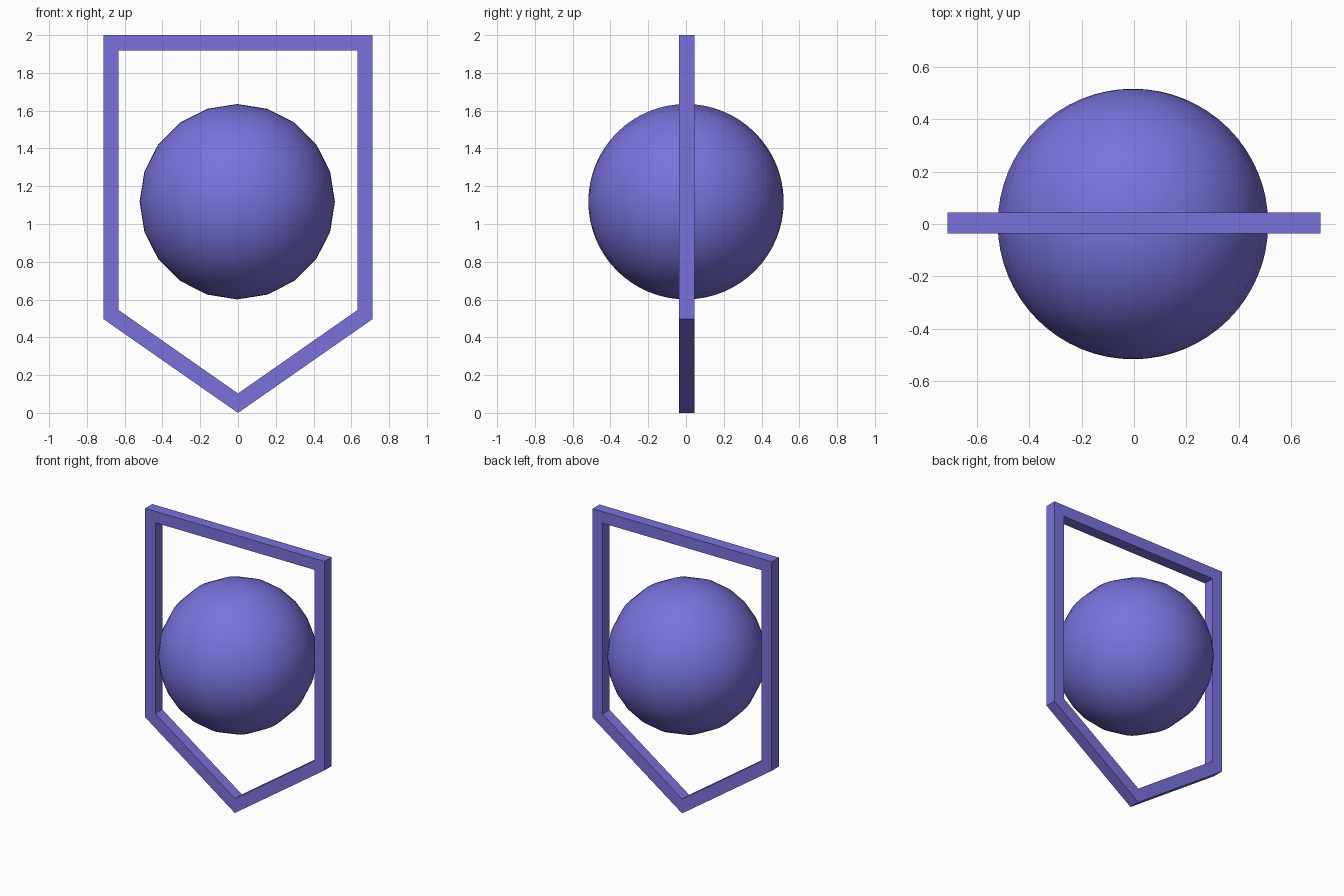
import bpy, bmesh
from math import radians
from mathutils import Matrix

if "Cube" in bpy.data.objects:
    bpy.data.objects.remove(bpy.data.objects["Cube"])

mat = bpy.data.materials.new("violet")
mat.diffuse_color = (0.19, 0.17, 0.72, 1)
mat.use_nodes = True
mat.node_tree.nodes["Principled BSDF"].inputs["Base Color"].default_value = mat.diffuse_color


def add_object(name, bm):
    mesh = bpy.data.meshes.new(name)
    bm.to_mesh(mesh)
    bm.free()
    obj = bpy.data.objects.new(name, mesh)
    bpy.context.collection.objects.link(obj)
    mesh.materials.append(mat)
    return obj


# Pentagonal shield-shaped frame: outer and inner outlines joined, then thickened
outer = [(-0.713, 2), (0.713, 2), (0.713, 0.497), (0, 0), (-0.713, 0.497)]
inner = [(-0.633, 1.918), (0.633, 1.918), (0.633, 0.545), (0, 0.103), (-0.633, 0.545)]
y_front, depth = -0.036, 0.08
bm = bmesh.new()
o = [bm.verts.new((x, y_front, z)) for x, z in outer]
i = [bm.verts.new((x, y_front, z)) for x, z in inner]
for a in range(5):
    b = (a + 1) % 5
    bm.faces.new((o[a], o[b], i[b], i[a]))
ext = bmesh.ops.extrude_face_region(bm, geom=bm.faces[:])
moved = [g for g in ext["geom"] if isinstance(g, bmesh.types.BMVert)]
bmesh.ops.translate(bm, verts=moved, vec=(0, depth, 0))
bmesh.ops.recalc_face_normals(bm, faces=bm.faces)
add_object("frame", bm)

# Ball in the middle, poles facing front and back
bm = bmesh.new()
bmesh.ops.create_uvsphere(
    bm, u_segments=20, v_segments=32, radius=0.517,
    matrix=Matrix.Translation((-0.004, 0, 1.118)) @ Matrix.Rotation(radians(90), 4, "X"))
for f in bm.faces:
    f.smooth = True
add_object("ball", bm)
